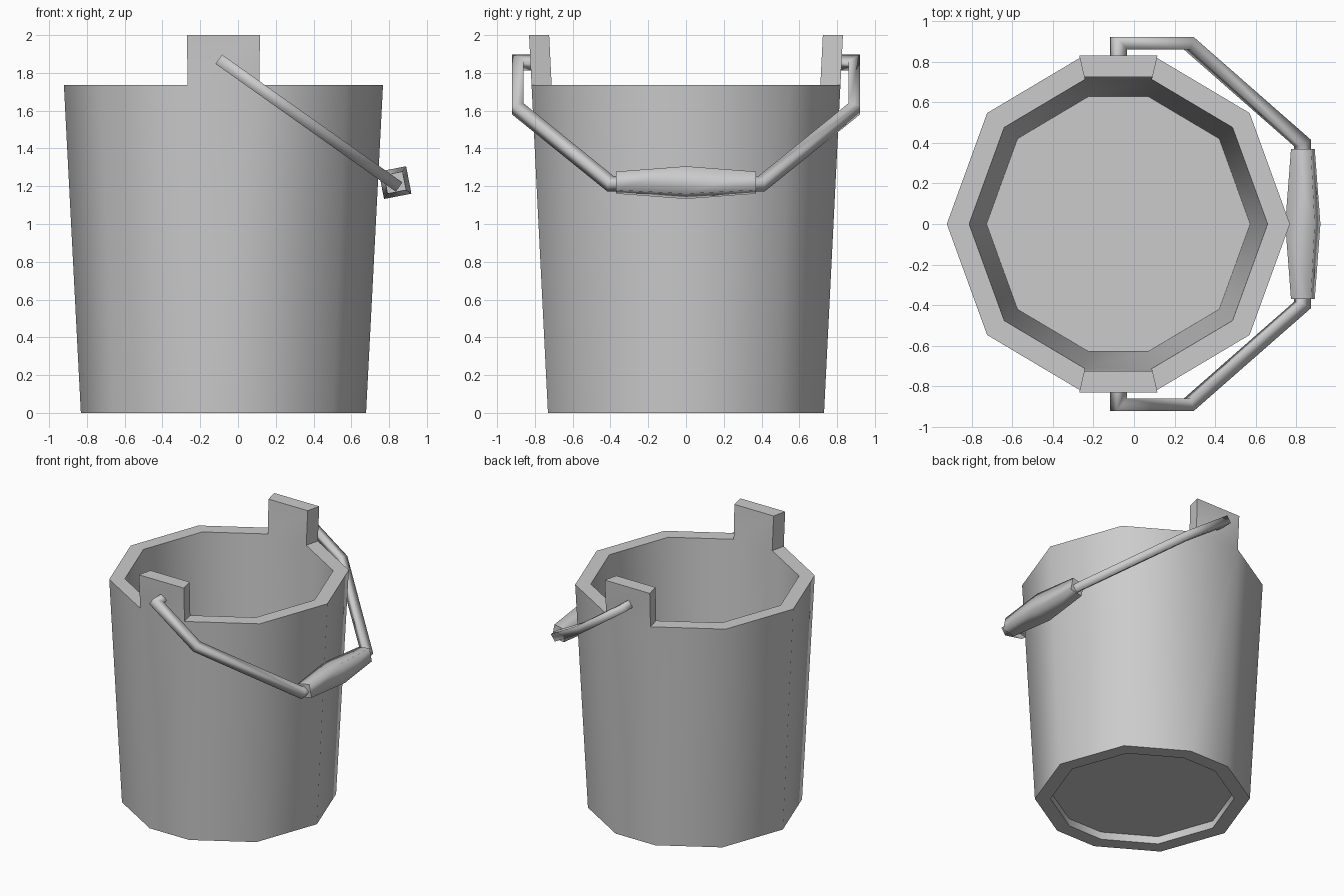
import bpy, bmesh
from mathutils import Vector

if "Cube" in bpy.data.objects:
    bpy.data.objects.remove(bpy.data.objects["Cube"], do_unlink=True)

grey = bpy.data.materials.new("plain grey")
grey.use_nodes = True
grey.diffuse_color = (0.6, 0.6, 0.6, 1)
grey.node_tree.nodes["Principled BSDF"].inputs["Base Color"].default_value = (0.6, 0.6, 0.6, 1)

CENTRE_X = -0.077


def finish(bm, name):
    bmesh.ops.recalc_face_normals(bm, faces=bm.faces)
    mesh = bpy.data.meshes.new(name)
    bm.to_mesh(mesh)
    bm.free()
    mesh.materials.append(grey)
    obj = bpy.data.objects.new(name, mesh)
    bpy.context.collection.objects.link(obj)
    return obj


def bridge(bm, a, b, skip=()):
    n = len(a)
    for i in range(n):
        if i not in skip:
            j = (i + 1) % n
            bm.faces.new((a[i], a[j], b[j], b[i]))


# Ten-sided plan of the bucket, from one quarter
quarter = [(1, 0), (0.765, 0.647), (0.225, 0.968)]
half = quarter + [(-x, y) for x, y in reversed(quarter)]
plan = half + [(x, -y) for x, y in half[-2:0:-1]]
TABS = (2, 7)
RIM, TAB_TOP = 1.735, 2.0


def wall_point(bm, i, base, z):
    scale = base + 0.0517 * z
    return bm.verts.new((CENTRE_X + plan[i][0] * scale, plan[i][1] * scale, z))


# Bucket: tapered wall, rim, raised floor and hollow underside
bm = bmesh.new()
OUTER, INNER = 0.755, 0.645
levels = [(OUTER, 0), (OUTER, RIM), (INNER, RIM), (INNER, 0.08), (INNER, 0.06), (INNER, 0)]
rings = [[wall_point(bm, i, base, z) for i in range(len(plan))] for base, z in levels]
for k in (0, 1, 2):
    bridge(bm, rings[k], rings[k + 1], TABS if k == 1 else ())
bridge(bm, rings[4], rings[5])
bridge(bm, rings[5], rings[0])
bm.faces.new(rings[3])
bm.faces.new(rings[4])

# Two tabs continue the wall upward
for i in TABS:
    j = i + 1
    low = [rings[1][i], rings[1][j], rings[2][j], rings[2][i]]
    high = [wall_point(bm, k, base, TAB_TOP)
            for k, base in ((i, OUTER), (j, OUTER), (j, INNER), (i, INNER))]
    bridge(bm, low, high)
    bm.faces.new(high)
bucket = finish(bm, "bucket")
bpy.ops.object.select_all(action="DESELECT")
bucket.select_set(True)
bpy.context.view_layer.objects.active = bucket
bpy.ops.object.shade_smooth_by_angle(angle=0.9)


def soften_sides(obj, ends):
    for p in obj.data.polygons:
        p.use_smooth = p.index not in ends


# Bail: square bar bent in a tilted plane
pivot = Vector((CENTRE_X, 0, 1.855))
along = Vector((0.907, 0, -0.643)).normalized()
across = Vector((0, 1, 0))
normal = along.cross(across)
side = [(0, 0.8), (0, 0.89), (0.425, 0.89), (1.11, 0.4), (1.11, 0.3)]
path = [Vector(p) for p in side + [(u, -y) for u, y in reversed(side)]]
R = 0.03

bm = bmesh.new()
rings = []
for k, p in enumerate(path):
    d0 = (p - path[max(k - 1, 0)]).normalized()
    d1 = (path[min(k + 1, len(path) - 1)] - p).normalized()
    d0, d1 = (d0 if k else d1), (d1 if k < len(path) - 1 else d0)
    tangent = (d0 + d1).normalized()
    mitre = Vector((-tangent.y, tangent.x)) * (R / tangent.dot(d0))
    ring = []
    for s, t in ((1, 1), (-1, 1), (-1, -1), (1, -1)):
        q = p + s * mitre
        ring.append(bm.verts.new(pivot + along * q.x + across * q.y + normal * (t * R)))
    rings.append(ring)
for a, b in zip(rings, rings[1:]):
    bridge(bm, a, b)
bm.faces.new(rings[0])
bm.faces.new(rings[-1])
bail = finish(bm, "bail")
count = len(bail.data.polygons)
soften_sides(bail, (count - 2, count - 1))

# Grip: square section, thicker in the middle
bm = bmesh.new()
grip_centre = pivot + along * 1.11 + Vector((0.003, 0, 0.006))
edge_u = Vector((0.98, 0, 0.19))
edge_v = Vector((-0.19, 0, 0.98))
rings = []
for y, h in ((-0.37, 0.05), (0, 0.074), (0.37, 0.05)):
    rings.append([bm.verts.new(grip_centre + across * y + edge_u * (s * h) + edge_v * (t * h))
                  for s, t in ((1, 1), (-1, 1), (-1, -1), (1, -1))])
for a, b in zip(rings, rings[1:]):
    bridge(bm, a, b)
bm.faces.new(rings[0])
bm.faces.new(rings[-1])
grip = finish(bm, "grip")
count = len(grip.data.polygons)
soften_sides(grip, (count - 2, count - 1))
